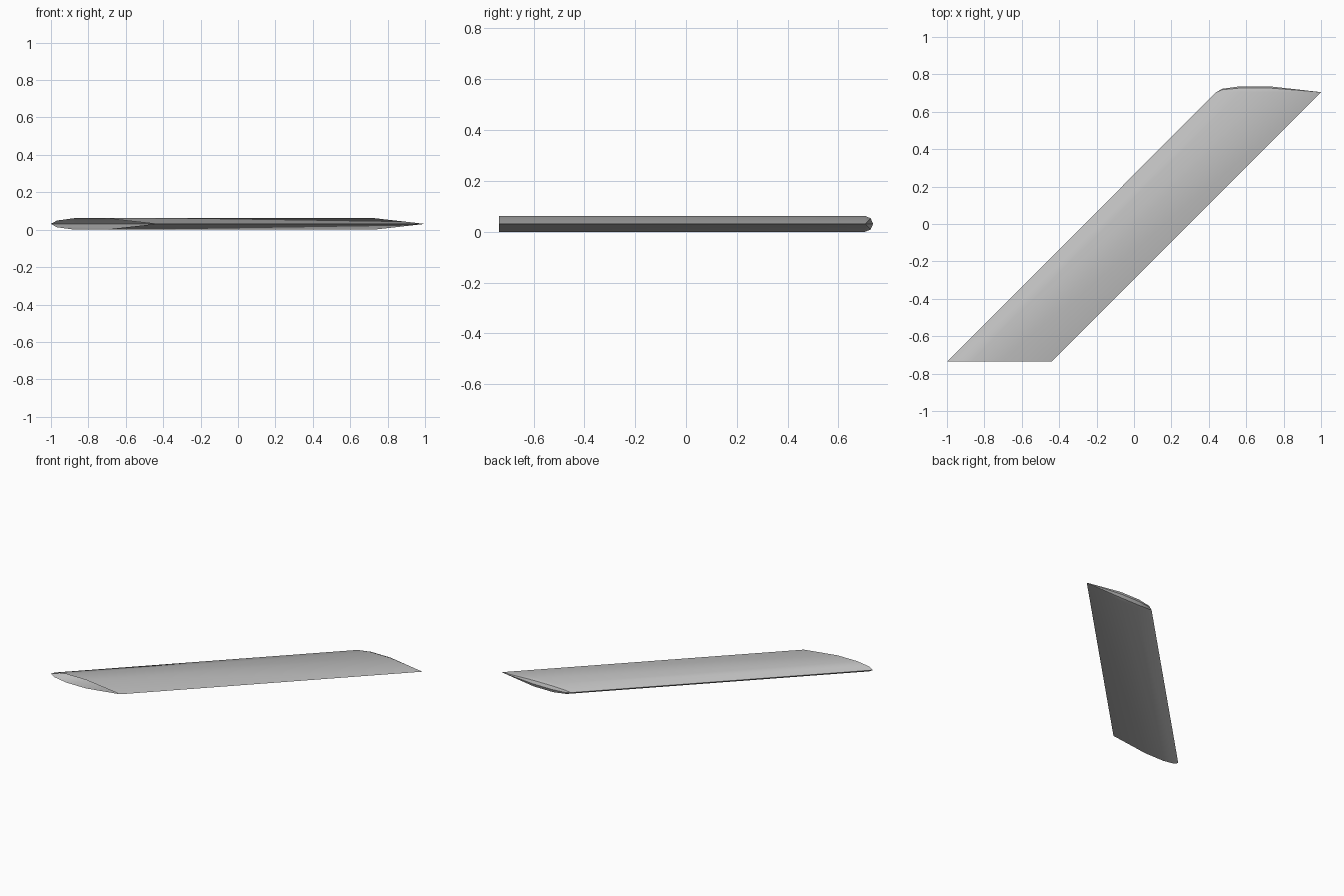
import bpy
import bmesh
import math
from mathutils import Vector

cube = bpy.data.objects.get("Cube")
if cube:
    bpy.data.objects.remove(cube, do_unlink=True)

# Plain grey skin
grey = bpy.data.materials.new("light_grey")
grey.use_nodes = True
colour = (0.52, 0.52, 0.52, 1)
grey.diffuse_color = colour
grey.node_tree.nodes["Principled BSDF"].inputs["Base Color"].default_value = colour

# Upper half of the section: distance behind the leading edge, half thickness
SECTION = [(0, 0), (0.032, 0.018), (0.128, 0.031), (0.285, 0.031), (0.56, 0)]
MID_Z = 0.031
ROOT = Vector((-1, -0.736, MID_Z))
TIP = Vector((0.44, 0.705, MID_Z))

bm = bmesh.new()


def row(origin, side, angle=0):
    """Half section, swung outwards about the chord line by angle."""
    return [bm.verts.new(origin + Vector((x, t * math.sin(angle), side * t * math.cos(angle))))
            for x, t in SECTION]


def bridge(a, b):
    for i in range(len(a) - 1):
        bm.faces.new((a[i], a[i + 1], b[i + 1], b[i]))


# Swept upper and lower skins, open at the root, with a rounded tip cap
for side in (1, -1):
    rows = [row(ROOT, side)]
    rows += [row(TIP, side, math.radians(a)) for a in (0, 45, 90)]
    for a, b in zip(rows, rows[1:]):
        bridge(a, b)

bmesh.ops.remove_doubles(bm, verts=bm.verts, dist=0.0005)
bmesh.ops.dissolve_degenerate(bm, edges=bm.edges, dist=0.0005)
bmesh.ops.recalc_face_normals(bm, faces=bm.faces)

mesh = bpy.data.meshes.new("swept_wing")
bm.to_mesh(mesh)
bm.free()
mesh.materials.append(grey)
wing = bpy.data.objects.new("swept_wing", mesh)
bpy.context.collection.objects.link(wing)

# Smooth skin with crisp leading, trailing and tip edges
bpy.ops.object.select_all(action="DESELECT")
wing.select_set(True)
bpy.context.view_layer.objects.active = wing
bpy.ops.object.shade_smooth_by_angle(angle=math.radians(30))
